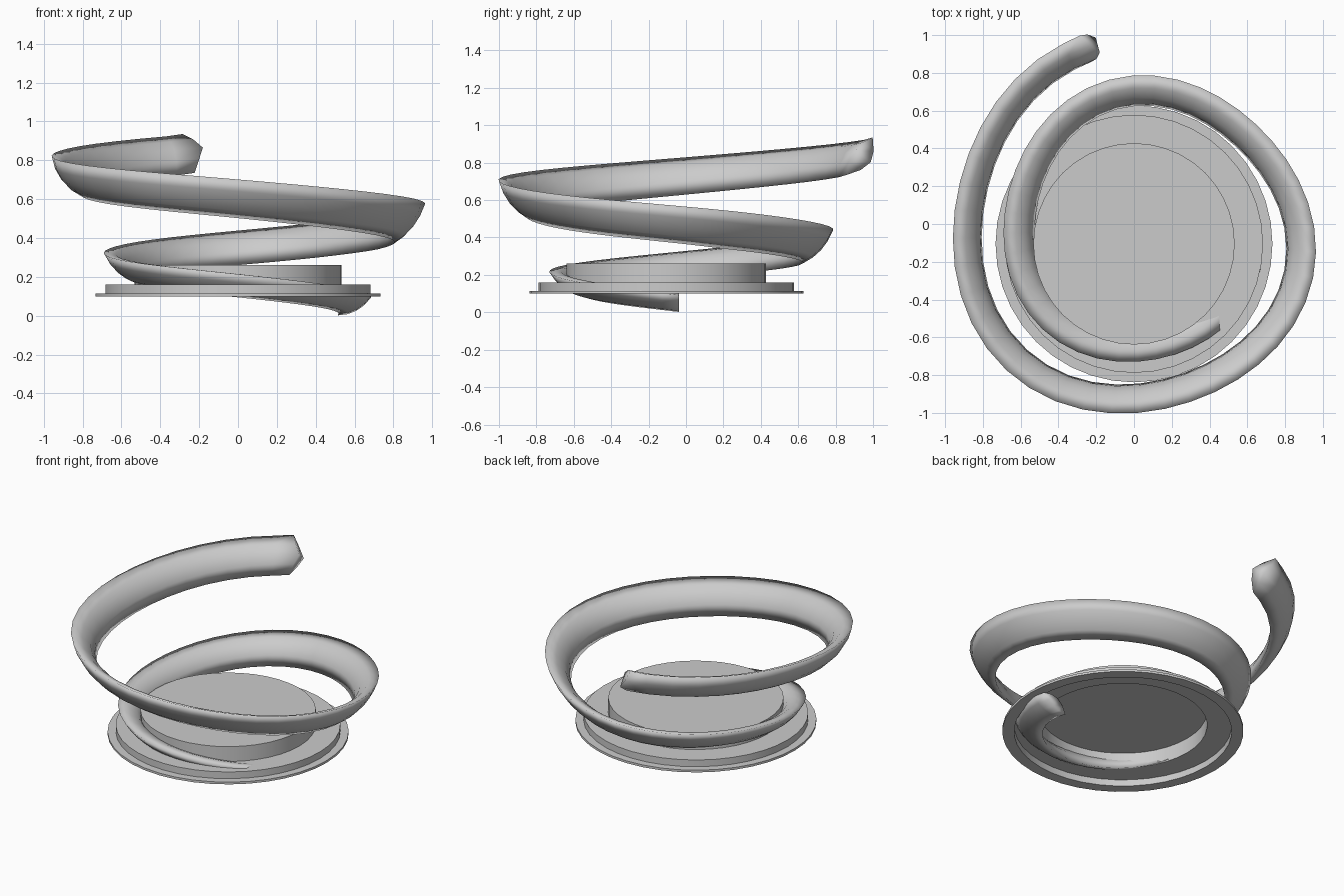
import bpy, bmesh, math
from mathutils import Vector

if "Cube" in bpy.data.objects:
    bpy.data.objects.remove(bpy.data.objects["Cube"])


def finish(name, bm, angle):
    bmesh.ops.recalc_face_normals(bm, faces=bm.faces[:])
    mesh = bpy.data.meshes.new(name)
    bm.to_mesh(mesh)
    bm.free()
    ob = bpy.data.objects.new(name, mesh)
    bpy.context.collection.objects.link(ob)
    bpy.ops.object.select_all(action='DESELECT')
    bpy.context.view_layer.objects.active = ob
    ob.select_set(True)
    bpy.ops.object.shade_smooth_by_angle(angle=math.radians(angle))
    return ob


def bridge(bm, a, b):
    n = len(a)
    for i in range(n):
        bm.faces.new((a[i], a[(i + 1) % n], b[(i + 1) % n], b[i]))


# stepped base plate: thin hollow shell, open underneath
def stepped_base():
    profile = [(.533, .26), (.533, .16), (.683, .16), (.683, .115), (.733, .115),
               (.733, .1), (.662, .1), (.662, .143), (.512, .143), (.512, .243)]
    n = 40
    bm = bmesh.new()
    rings = []
    for r, z in profile:
        rings.append([bm.verts.new((r * math.cos(math.tau * i / n),
                                    -.105 + r * math.sin(math.tau * i / n), z))
                      for i in range(n)])
    for a, b in zip(rings, rings[1:]):
        bridge(bm, a, b)
    bm.faces.new(rings[0])
    bm.faces.new(rings[-1])
    finish("stepped_base", bm, 30)


# widening spiral ribbon with a slanted lens section; t counts quarter turns
def spiral_coil():
    centre = Vector((.065, -.0375, 0))
    t0, t1, steps = -1.0, 5.83, 72
    bm = bmesh.new()
    rings = []
    for k in range(steps + 1):
        t = t0 + (t1 - t0) * k / steps
        s = (t - t0) / (t1 - t0)
        ang = -math.pi / 2 - t * math.pi / 2
        radial = Vector((math.cos(ang), math.sin(ang), 0))
        ahead = Vector((math.sin(ang), -math.cos(ang), 0))
        a = .085 - .01 * s
        b = min(.1, .045 + .1 * s)
        z = .215 + .1235 * t - b - .018 * math.sin(math.pi * s)
        # slightly uneven sweep, fuller toward the front left
        d = ang - math.radians(225)
        uneven = .027 * (math.cos(d) + math.cos(3 * d)) * min(1, .4 + s)
        r = .60 + .067 * t + uneven + .012 * min(1, 2 * s)
        length = math.hypot(a, b)
        ring = []
        for side, thick in ((1, .024 + .03 * s ** 8), (-1, .05)):
            for j in range(4):
                u = side * (1 - j / 2)
                bulge = side * thick * (1 - u * u)
                dr = a * u + bulge * b / length
                dz = b * u - bulge * a / length
                p = centre + radial * (r + dr) + Vector((0, 0, z + dz))
                # the far end is a blunt chisel: its middle sticks out
                if k == steps:
                    p += ahead * (.012 - .065 * abs(u) - .012 * u)
                ring.append(bm.verts.new(p))
        rings.append(ring)
    for p, q in zip(rings, rings[1:]):
        bridge(bm, p, q)
    for ring in (rings[0], rings[-1]):
        for i in range(3):
            quad = [ring[i], ring[i + 1], ring[7 - i], ring[(8 - i) % 8]]
            bm.faces.new(list(dict.fromkeys(quad)))
        bm.faces.new((ring[3], ring[4], ring[5]))
    finish("spiral_coil", bm, 180)


stepped_base()
spiral_coil()
